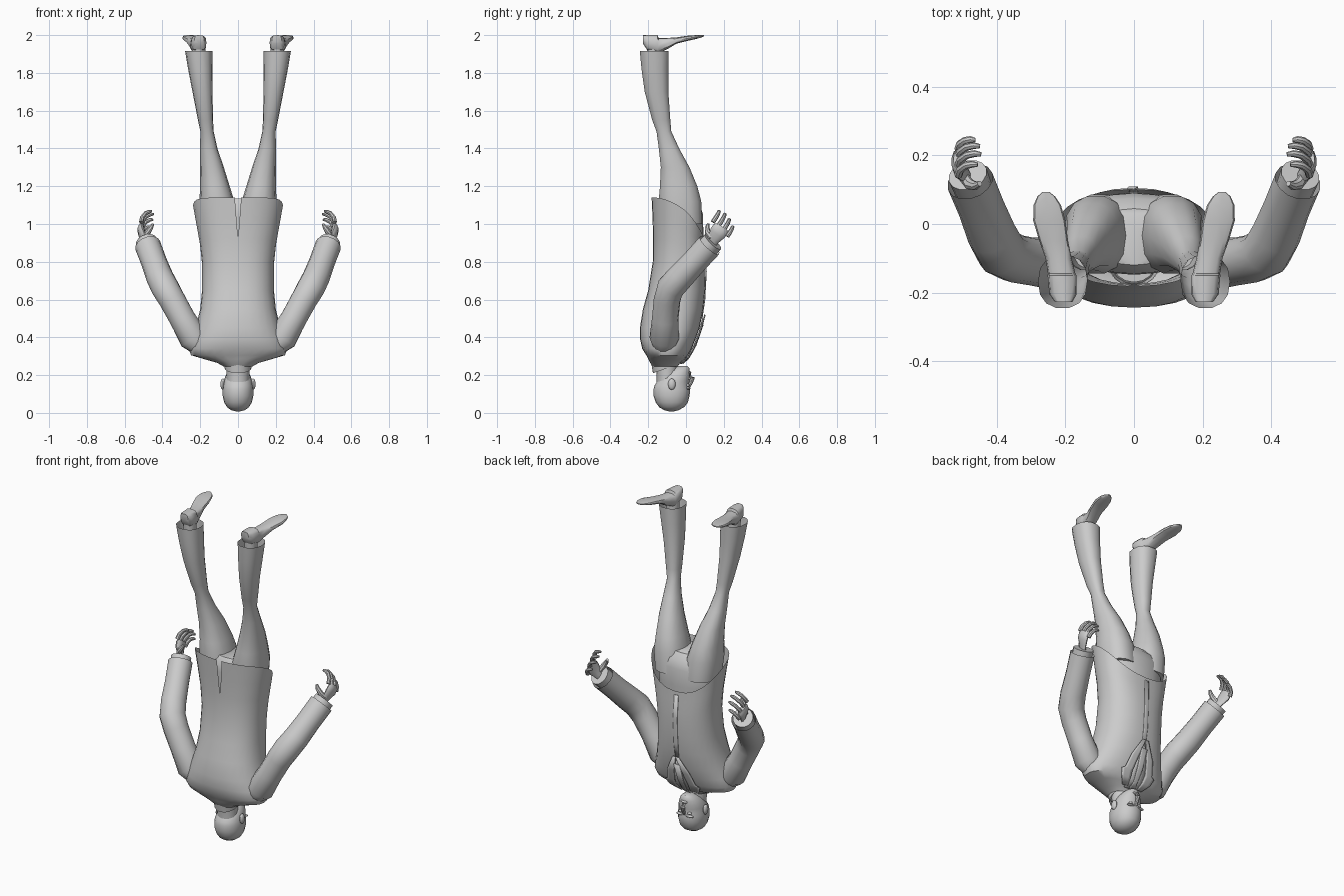
import bpy, bmesh, math
from mathutils import Vector
from mathutils.bvhtree import BVHTree

if "Cube" in bpy.data.objects:
    bpy.data.objects.remove(bpy.data.objects["Cube"])


def make(name, verts, faces, mirror=False, thick=0):
    me = bpy.data.meshes.new(name)
    me.from_pydata([tuple(v) for v in verts], [], faces)
    bm = bmesh.new()
    bm.from_mesh(me)
    bmesh.ops.remove_doubles(bm, verts=bm.verts, dist=0.0005)
    bmesh.ops.recalc_face_normals(bm, faces=bm.faces)
    bm.to_mesh(me)
    bm.free()
    ob = bpy.data.objects.new(name, me)
    bpy.context.collection.objects.link(ob)
    if thick:
        ob.modifiers.new("Thickness", 'SOLIDIFY').thickness = thick
    if mirror:
        m = ob.modifiers.new("Mirror", 'MIRROR')
        m.use_mirror_merge = False
    return ob


def skin(rings, cap0, cap1):
    n = len(rings[0])
    verts = [v for r in rings for v in r]
    faces = [(i * n + j, i * n + (j + 1) % n, (i + 1) * n + (j + 1) % n, (i + 1) * n + j)
             for i in range(len(rings) - 1) for j in range(n)]
    if cap0:
        faces.append(tuple(range(n)))
    if cap1:
        faces.append(tuple(range(len(verts) - n, len(verts))))
    return verts, faces


def sgnpow(v, p):
    return math.copysign(abs(v) ** p, v)


# horizontal rings given as (z, centre x, half width, y back, y front)
def loft(name, rows, n=16, p=1.0, caps=(True, True), **kw):
    rings = []
    for z, cx, rx, y0, y1 in rows:
        ang = [2 * math.pi * j / n for j in range(n)]
        rings.append([(cx + rx * sgnpow(math.cos(a), p),
                       (y0 + y1) / 2 + (y1 - y0) / 2 * sgnpow(math.sin(a), p), z) for a in ang])
    return make(name, *skin(rings, *caps), **kw)


# round tube along a path of (x, y, z, radius); flat squeezes it sideways
def tube(name, path, n=10, caps=(True, True), flat=1.0, **kw):
    pts = [Vector(q[:3]) for q in path]
    rings = []
    for i, c in enumerate(pts):
        t = (pts[min(i + 1, len(pts) - 1)] - pts[max(i - 1, 0)]).normalized()
        u = Vector((0, 1, -1))
        u = (u - t * u.dot(t)).normalized()
        v = t.cross(u)
        r = path[i][3]
        rings.append([c + u * r * math.cos(a) + v * r * flat * math.sin(a)
                      for a in [2 * math.pi * j / n for j in range(n)]])
    return make(name, *skin(rings, *caps), **kw)


def ball(name, loc, scale, mirror=False):
    rows = []
    for k in range(9):
        a = math.pi * (k / 8 - 0.5)
        c = max(math.cos(a), 0.02)
        rows.append((loc[2] + scale[2] * math.sin(a), loc[0], scale[0] * c,
                     loc[1] - scale[1] * c, loc[1] + scale[1] * c))
    return loft(name, rows, n=12, mirror=mirror)


# Jacket: open shell with a back vent and a cutaway front hem
jacket_rows = [(.245, .075, -.175, -.045), (.265, .11, -.19, -.03), (.285, .18, -.20, -.005),
               (.305, .248, -.21, .01), (.34, .262, -.232, .03), (.39, .245, -.243, .05),
               (.45, .225, -.244, .072), (.55, .2, -.228, .092), (.65, .19, -.2, .102),
               (.8, .19, -.176, .105), (.92, .202, -.174, .105), (1.03, .22, -.177, .102),
               (1.14, .238, -.182, .1)]
N = 28
verts, faces = [], []
for z, rx, y0, y1 in jacket_rows:
    for j in range(N + 1):
        a = -math.pi / 2 + 2 * math.pi * j / N
        f = (1 + math.sin(a)) / 2
        zz = z
        if z > .65:
            zz = .65 + (z - .65) * (1.14 - .22 * f ** 2.4 - .65) / .49
        x = rx * sgnpow(math.cos(a), .85)
        if z > .95 and j in (0, N):
            x = (.017 if j == 0 else -.017) * (z - .92) / .22
        verts.append((x, (y0 + y1) / 2 + (y1 - y0) / 2 * sgnpow(math.sin(a), .9), zz))
for i in range(len(jacket_rows) - 1):
    for j in range(N):
        k = i * (N + 1) + j
        faces.append((k, k + 1, k + N + 2, k + N + 1))
make("jacket", verts, faces)
surface = BVHTree.FromPolygons([Vector(v) for v in verts], faces)


# strip laid on the chest, rows are (z, x from, x to)
def patch(name, rows, lift, cols=4, **kw):
    vs = []
    for z, xa, xb in rows:
        for c in range(cols + 1):
            x = xa + (xb - xa) * c / cols
            hit = surface.ray_cast(Vector((x, 1, z)), Vector((0, -1, 0)))[0]
            vs.append((x, (hit.y if hit else 0) + lift, z))
    w = cols + 1
    fs = [(i * w + c, i * w + c + 1, i * w + w + c + 1, i * w + w + c)
          for i in range(len(rows) - 1) for c in range(cols)]
    return make(name, vs, fs, thick=.006, **kw)


patch("shirt_front", [(.262, -.045, .045), (.3, -.05, .05), (.36, -.045, .045), (.43, -.025, .025),
                      (.5, -.003, .003)], .004)
patch("lapel", [(.268, .035, .065), (.3, .042, .1), (.335, .045, .115), (.345, .044, .095),
                (.42, .028, .075), (.52, .0, .02)], .012, mirror=True)
patch("necktie", [(.262, -.018, .018), (.29, -.012, .012), (.36, -.018, .018), (.47, -.02, .02)], .012)
patch("front_overlap", [(.5, -.012, .012), (.6, -.015, .012), (.75, -.015, .012), (.9, -.02, .006)], .005)

# Shirt collar, tilted around the neck
rings = []
for r, h in ((.078, .05), (.07, .0), (.06, .01)):
    rings.append([(r * math.cos(a), -.105 + r * math.sin(a), .235 + h + .025 * math.sin(a))
                  for a in [2 * math.pi * j / 16 for j in range(16)]])
make("collar", *skin(rings, False, False))

# Trousers
loft("trouser_seat", [(.82, 0, .165, -.14, .085), (.95, 0, .18, -.145, .092), (1.05, 0, .193, -.148, .09),
                      (1.1, 0, .18, -.145, .075), (1.135, 0, .11, -.12, .045)], n=20, p=.9)
loft("trouser_leg", [(1.0, .1, .092, -.14, .088), (1.12, .112, .093, -.147, .083),
                     (1.2, .122, .078, -.14, .062), (1.3, .138, .063, -.135, .02),
                     (1.4, .155, .046, -.145, -.035), (1.49, .164, .035, -.157, -.077),
                     (1.55, .172, .04, -.18, -.082), (1.7, .188, .053, -.22, -.092),
                     (1.82, .2, .064, -.237, -.092), (1.915, .208, .072, -.246, -.09)],
     n=14, p=.85, caps=(True, False), mirror=True)

# Shoes, sections along y as (y, centre x, half width, z low, z high)
rings = []
for y, cx, w, z0, z1 in [(-.228, .205, .025, 1.955, 2), (-.205, .207, .04, 1.92, 2), (-.15, .21, .042, 1.905, 2),
                         (-.145, .211, .04, 1.905, 1.985), (-.1, .22, .038, 1.925, 1.985),
                         (-.05, .234, .042, 1.955, 1.988), (.01, .247, .047, 1.97, 1.997),
                         (.055, .253, .04, 1.98, 2), (.08, .256, .026, 1.987, 2), (.094, .257, .01, 1.993, 2)]:
    rings.append([(cx + w * sgnpow(math.cos(a), .7), y,
                   (z0 + z1) / 2 + (z1 - z0) / 2 * sgnpow(math.sin(a), .7))
                  for a in [2 * math.pi * j / 12 for j in range(12)]])
make("shoe", *skin(rings, True, True), mirror=True)
loft("ankle", [(1.82, .205, .035, -.205, -.13), (1.95, .208, .036, -.21, -.135)], n=10, mirror=True)

# Sleeves, cuffs and hands
tube("sleeve", [(.195, -.115, .35, .055), (.235, -.115, .395, .078), (.295, -.11, .5, .07),
                (.35, -.1, .6, .071), (.386, -.082, .662, .074), (.415, -.03, .72, .072),
                (.445, .045, .8, .068), (.478, .125, .887, .069)], n=14, caps=(True, False), mirror=True)
tube("shirt_cuff", [(.462, .085, .845, .055), (.485, .143, .906, .058), (.485, .143, .906, .035)],
     n=14, caps=(False, True), mirror=True)
tube("palm", [(.48, .128, .89, .026), (.495, .148, .92, .032), (.51, .166, .95, .044),
              (.514, .182, .972, .045), (.512, .19, .985, .035)], n=10, flat=.42, mirror=True)
for i, length in enumerate((.85, 1.0, .95, .75)):
    s = (i - 1.5) * .021
    b = Vector((.512, .18 + s, .972 - s))
    steps = [(0, 0, 0, .012), (-.006, .02, .03, .012), (-.026, .034, .055, .011),
             (-.048, .038, .066, .010), (-.066, .036, .068, .006)]
    tube("finger_%d" % (i + 1), [(b.x + dx * length, b.y + dy * length + s * .2,
                                  b.z + dz * length - s * .2, r)
                                 for dx, dy, dz, r in steps], n=8, mirror=True)
tube("thumb", [(.495, .135, .925, .015), (.478, .115, .955, .016), (.462, .112, .98, .013),
               (.45, .118, 1.0, .008)], n=8, mirror=True)

# Head (crown at the bottom) and neck
loft("head", [(.008, 0, .01, -.09, -.065), (.014, 0, .035, -.115, -.04), (.03, 0, .058, -.142, -.01),
              (.055, 0, .073, -.16, .01), (.09, 0, .081, -.172, .019), (.125, 0, .081, -.172, .022),
              (.145, 0, .078, -.167, .016), (.17, 0, .074, -.15, .018), (.195, 0, .067, -.13, .021),
              (.22, 0, .054, -.105, .02), (.238, 0, .038, -.07, .018), (.248, 0, .02, -.04, .008)],
     n=20, p=.95)
loft("neck", [(.14, 0, .06, -.155, -.04), (.2, 0, .06, -.155, -.045), (.3, 0, .066, -.17, -.045)], n=16)
tube("nose", [(0, .012, .135, .008), (0, .026, .16, .010), (0, .034, .185, .014), (0, .018, .2, .012)], n=8)
ball("ear", (.08, -.075, .152), (.013, .02, .03), True)
ball("brow", (.032, .012, .13), (.026, .012, .007), True)
ball("eye", (.03, .008, .146), (.013, .01, .008), True)
ball("lips", (0, .019, .213), (.024, .009, .007))

# Smooth shading with sharp edges kept
for ob in bpy.data.objects:
    ob.select_set(True)
    bpy.context.view_layer.objects.active = ob
bpy.ops.object.shade_smooth_by_angle(angle=math.radians(40))
